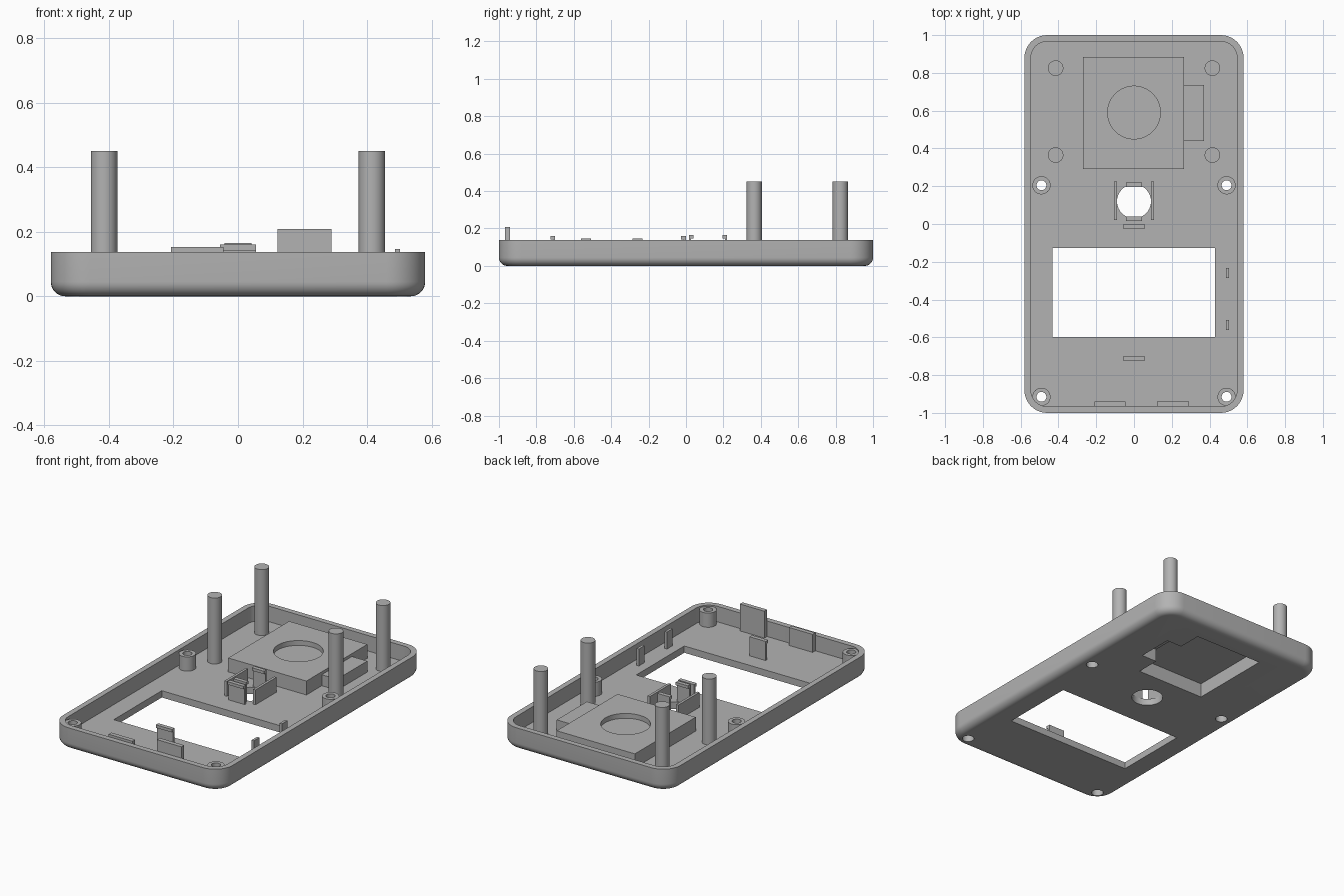
import bpy, bmesh, math

old = bpy.data.objects.get("Cube")
if old:
    bpy.data.objects.remove(old)

FLOOR, RIM, SINK = 0.042, 0.138, 0.03

grey = bpy.data.materials.new("plain_grey")
grey.use_nodes = True
tone = (0.45, 0.45, 0.45, 1)
grey.diffuse_color = tone
grey.node_tree.nodes["Principled BSDF"].inputs["Base Color"].default_value = tone


def finish(name, bm):
    bmesh.ops.recalc_face_normals(bm, faces=bm.faces)
    mesh = bpy.data.meshes.new(name)
    bm.to_mesh(mesh)
    bm.free()
    mesh.materials.append(grey)
    obj = bpy.data.objects.new(name, mesh)
    bpy.context.collection.objects.link(obj)
    return obj


def box(name, x0, x1, y0, y1, z0, z1):
    bm = bmesh.new()
    bmesh.ops.create_cube(bm, size=1)
    for v in bm.verts:
        v.co = ((x0 + x1) / 2 + v.co.x * (x1 - x0),
                (y0 + y1) / 2 + v.co.y * (y1 - y0),
                (z0 + z1) / 2 + v.co.z * (z1 - z0))
    return finish(name, bm)


def cylinder(name, x, y, r, z0, z1):
    bm = bmesh.new()
    bmesh.ops.create_cone(bm, cap_ends=True, segments=40, radius1=r, radius2=r, depth=z1 - z0)
    bmesh.ops.translate(bm, verts=bm.verts, vec=(x, y, (z0 + z1) / 2))
    return finish(name, bm)


def rounded_ring(bm, inset, radius, z, steps=10):
    """Loop of vertices around the case outline, moved inward by inset."""
    verts = []
    for k, (sx, sy) in enumerate(((1, 1), (-1, 1), (-1, -1), (1, -1))):
        cx, cy = sx * (0.58 - inset - radius), sy * (1 - inset - radius)
        for i in range(steps + 1):
            a = math.pi / 2 * (k + i / steps)
            verts.append(bm.verts.new((cx + radius * math.cos(a), cy + radius * math.sin(a), z)))
    return verts


def apply_boolean(obj, other, operation):
    mod = obj.modifiers.new("boolean", 'BOOLEAN')
    mod.operation, mod.solver, mod.object = operation, 'EXACT', other
    bpy.context.view_layer.objects.active = obj
    bpy.ops.object.modifier_apply(modifier=mod.name)
    bpy.data.objects.remove(other)


# Tray shell: filleted outside, rim, inner wall and floor
bm = bmesh.new()
fillet, corner, wall = 0.045, 0.12, 0.034
rings = []
for i in range(9):
    a = math.pi / 2 * i / 8
    d = fillet * (1 - math.sin(a))
    rings.append(rounded_ring(bm, d, corner - d, fillet * (1 - math.cos(a))))
rings.append(rounded_ring(bm, 0, corner, RIM))
rings.append(rounded_ring(bm, wall, corner - wall, RIM))
rings.append(rounded_ring(bm, wall, corner - wall, FLOOR))
for a, b in zip(rings, rings[1:]):
    for i in range(len(a)):
        j = (i + 1) % len(a)
        bm.faces.new((a[i], a[j], b[j], b[i]))
bm.faces.new(rings[0])
bm.faces.new(rings[-1])
case = finish("case_tray", bm)

# Raised hollow housing with a lower side bay
apply_boolean(case, box("housing", -0.27, 0.265, 0.29, 0.885, SINK, 0.128), 'UNION')
apply_boolean(case, box("side_bay", 0.2, 0.37, 0.44, 0.735, SINK, 0.11), 'UNION')

# Screw bosses
screws = [(sx * 0.49, y) for sx in (-1, 1) for y in (0.205, -0.915)]
for x, y in screws:
    apply_boolean(case, cylinder("boss", x, y, 0.048, SINK, 0.13), 'UNION')

# Openings: pocket below, round recess above, display window, lens hole, screw holes
cutters = [
    box("pocket_cut", -0.235, 0.23, 0.325, 0.85, -0.1, 0.088),
    box("bay_cut", 0.2, 0.335, 0.475, 0.70, -0.1, 0.08),
    cylinder("recess_cut", 0, 0.59, 0.14, 0.098, 0.3),
    box("window_cut", -0.432, 0.43, -0.597, -0.128, -0.1, 0.1),
    cylinder("lens_cut", 0, 0.12, 0.09, -0.1, 0.1),
]
for x, y in screws:
    cutters.append(cylinder("screw_cut", x, y, 0.026, -0.1, 0.3))
    cutters.append(cylinder("head_cut", x, y, 0.034, -0.1, 0.05))
for c in cutters:
    apply_boolean(case, c, 'DIFFERENCE')

# Tall standing posts
posts = [cylinder("post", sx * 0.415, y, 0.041, SINK, 0.45)
         for sx in (-1, 1) for y in (0.365, 0.825)]


def clip(name, half, y, lip, top):
    """Upright tab with a small lip pointing along lip (+1 or -1 in y)."""
    box(name + "_stem", -half, half, y - 0.006, y + 0.006, SINK, top)
    ya, yb = sorted((y, y + lip * 0.019))
    box(name + "_lip", -half, half, ya, yb, top - 0.018, top)


# Clips around the lens hole and the display
clip("lens_front_clip", 0.042, 0.022, 1, 0.165)
clip("lens_back_clip", 0.042, 0.214, -1, 0.165)
clip("display_back_clip", 0.055, -0.007, -1, 0.16)
clip("display_front_clip", 0.055, -0.706, -1, 0.16)
for side, s in (("left", 1), ("right", -1)):
    x0, x1 = sorted((s * 0.09, s * 0.106))
    box(side + "_lens_guide", x0, x1, 0.02, 0.225, SINK, RIM - 0.004)

# Small tabs beside the display and plates along the front wall
for y in (-0.26, -0.535):
    box("side_tab", 0.486, 0.502, y - 0.027, y + 0.027, SINK, 0.147)
box("low_front_plate", -0.208, -0.045, -0.967, -0.94, SINK, 0.153)
box("high_front_plate", 0.122, 0.29, -0.967, -0.94, SINK, 0.208)

# Smooth the curved surfaces, keep edges sharp
bpy.ops.object.select_all(action='DESELECT')
for obj in posts + [case]:
    obj.select_set(True)
bpy.context.view_layer.objects.active = case
bpy.ops.object.shade_smooth_by_angle(angle=math.radians(30))
